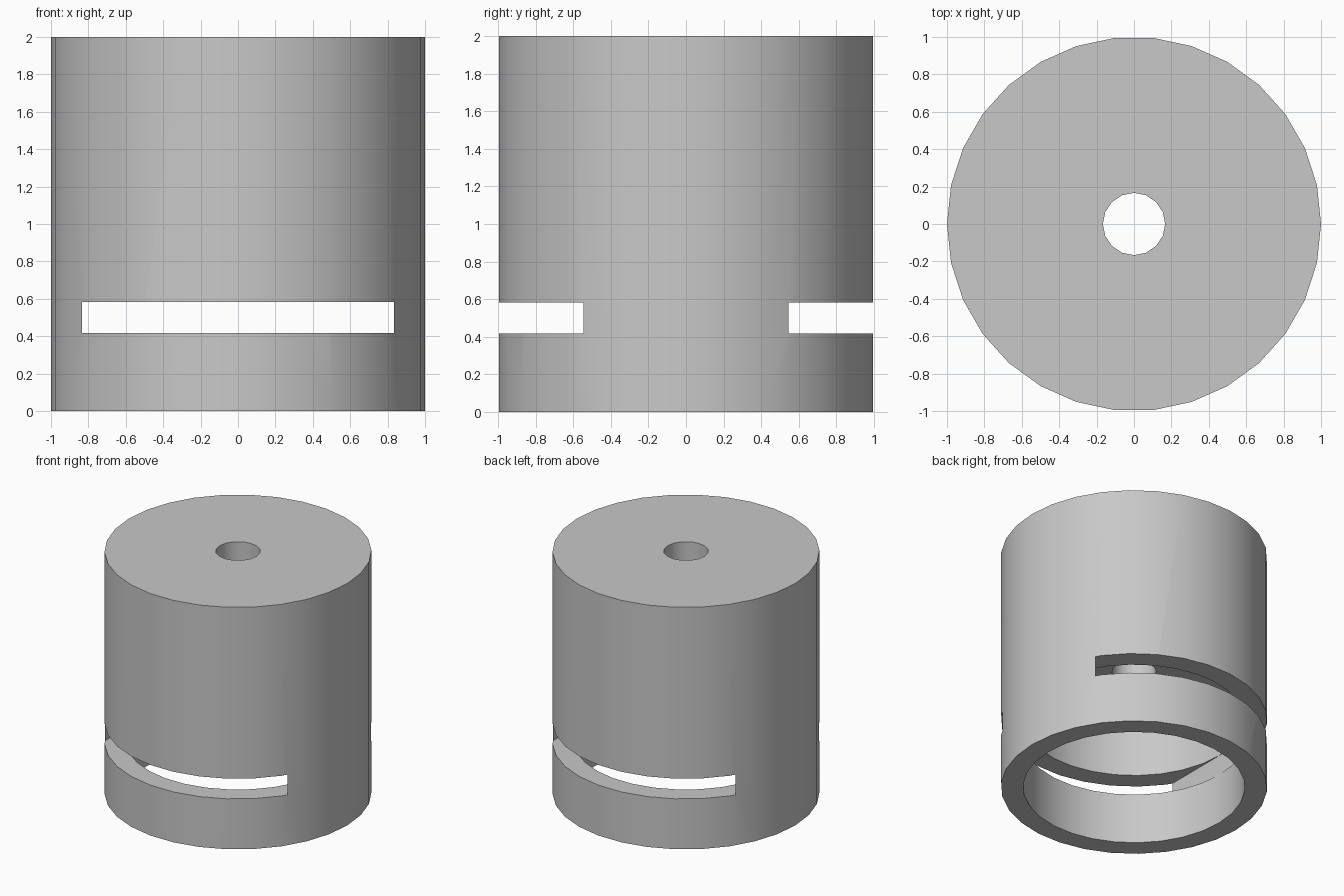
import bpy
from math import radians

if "Cube" in bpy.data.objects:
    bpy.data.objects.remove(bpy.data.objects["Cube"], do_unlink=True)

R, HEIGHT = 1.0, 2.0
WALL = R / 6
BORE_TOP = 1.0

grey = bpy.data.materials.new("plain grey")
grey.use_nodes = True
color = (0.58, 0.58, 0.58, 1)
grey.diffuse_color = color
grey.node_tree.nodes["Principled BSDF"].inputs["Base Color"].default_value = color


def cylinder(name, radius, z0, z1, sides):
    bpy.ops.mesh.primitive_cylinder_add(
        vertices=sides, radius=radius, depth=z1 - z0,
        location=(0, 0, (z0 + z1) / 2), rotation=(0, 0, radians(90)))
    ob = bpy.context.object
    ob.name = name
    ob.data.materials.append(grey)
    return ob


def cut(target, cutter):
    mod = target.modifiers.new(cutter.name, "BOOLEAN")
    mod.operation = "DIFFERENCE"
    mod.solver = "EXACT"
    mod.object = cutter
    bpy.ops.object.select_all(action="DESELECT")
    bpy.context.view_layer.objects.active = target
    target.select_set(True)
    bpy.ops.object.modifier_apply(modifier=mod.name)
    bpy.data.objects.remove(cutter, do_unlink=True)


# Cylindrical body
body = cylinder("slotted_cap_body", R, 0, HEIGHT, 30)

# Wide bore open at the bottom
cut(body, cylinder("bore_cutter", R - WALL, -0.2, BORE_TOP, 30))

# Narrow shaft hole through the solid top
cut(body, cylinder("shaft_hole_cutter", WALL, BORE_TOP - 0.2, HEIGHT + 0.2, 16))

# Slot from front to back, leaving a post on each side
bpy.ops.mesh.primitive_cube_add(size=1, location=(0, 0, 0.5))
slot = bpy.context.object
slot.name = "slot_cutter"
slot.scale = (2 * (R - WALL) + 0.002, 3 * R, WALL)
slot.data.materials.append(grey)
cut(body, slot)

# Smooth round walls with sharp rims
bpy.context.view_layer.objects.active = body
body.select_set(True)
bpy.ops.object.transform_apply(location=True, rotation=True, scale=True)
bpy.ops.object.shade_smooth_by_angle(angle=radians(30))
